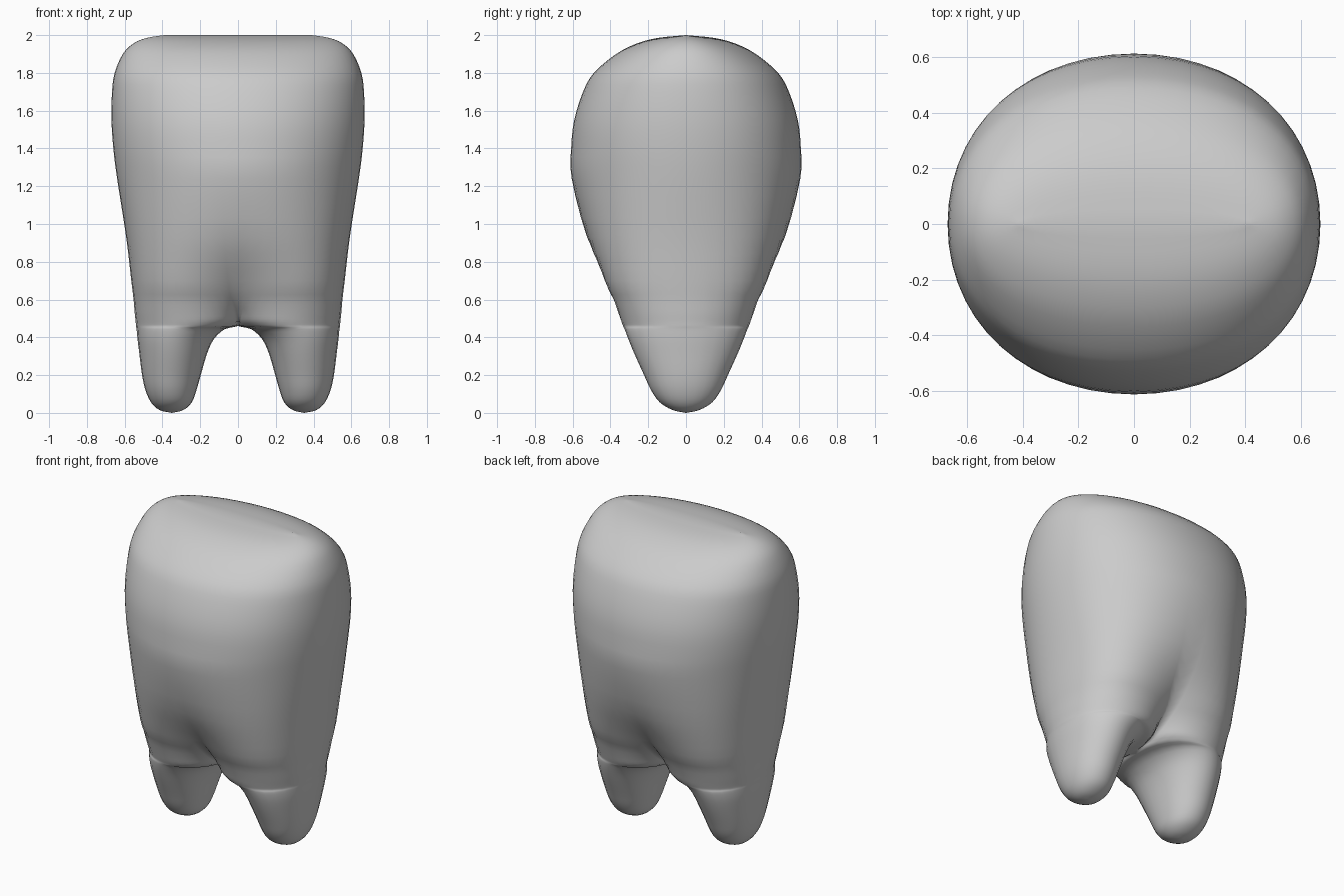
import bpy
import bmesh

if "Cube" in bpy.data.objects:
    bpy.data.objects.remove(bpy.data.objects["Cube"])

# Root sections: z, inner x, half depth, outer x
ROOT = [
    (0.000, 0.350, 0.000, 0.350),
    (0.015, 0.290, 0.070, 0.415),
    (0.055, 0.245, 0.138, 0.460),
    (0.120, 0.220, 0.185, 0.490),
    (0.200, 0.197, 0.222, 0.508),
    (0.310, 0.165, 0.272, 0.522),
    (0.390, 0.128, 0.305, 0.532),
    (0.443, 0.070, 0.325, 0.537),
    (0.460, 0.000, 0.333, 0.540),
]
# Sections above the arch: z, groove depth, handle x, handle y, outer x, outer handle y
WAIST = [
    (0.485, 0.125, 0.030, 0.420, 0.542, 0.450),
    (0.530, 0.205, 0.080, 0.420, 0.547, 0.455),
    (0.600, 0.290, 0.150, 0.435, 0.553, 0.460),
    (0.700, 0.375, 0.240, 0.490, 0.565, 0.450),
    (0.930, 0.520, 0.340, 0.550, 0.592, 0.405),
]
# Crown sections: z, half depth, half width
CROWN = [
    (1.240, 0.605, 0.640),
    (1.400, 0.608, 0.660),
    (1.550, 0.592, 0.670),
    (1.700, 0.545, 0.667),
    (1.800, 0.488, 0.653),
    (1.900, 0.370, 0.610),
    (1.955, 0.262, 0.555),
    (1.985, 0.150, 0.485),
    (2.000, 0.000, 0.390),
]
ROUND = 0.6
SUB, SEG = 3, 14

# Every row: z, start x, start y, handle x, handle y, end x, end handle y
rows = [(z, xi, 0, xi, b * 4 / 3, xo, b * 4 / 3) for z, xi, b, xo in ROOT]
rows += [(z, 0, d, hx, hy, xo, ey) for z, d, hx, hy, xo, ey in WAIST]
rows += [(z, 0, d, ROUND * w, d, w, ROUND * d) for z, d, w in CROWN]


def extend(a, b):
    return tuple(2 * p - q for p, q in zip(a, b))


def spline(a, b, c, d, t):
    return [max(0.0, 0.5 * (2 * q + (r - p) * t + (2 * p - 5 * q + 4 * r - s) * t * t
                            + (3 * q - p - 3 * r + s) * t ** 3))
            for p, q, r, s in zip(a, b, c, d)]


def section(row):
    z, x0, y0, hx, hy, x1, ey = row
    pts = []
    for i in range(SEG + 1):
        t = i / SEG
        u = 1 - t
        w = (u ** 3, 3 * u * u * t, 3 * u * t * t, t ** 3)
        pts.append((w[0] * x0 + w[1] * hx + (w[2] + w[3]) * x1,
                    w[0] * y0 + w[1] * hy + w[2] * ey, z))
    return pts


# Smooth the rows along the height
ext = [extend(rows[0], rows[1])] + rows + [extend(rows[-1], rows[-2])]
fine = [spline(*ext[i:i + 4], k / SUB) for i in range(len(rows) - 1) for k in range(SUB)]
fine.append(rows[-1])
grid = [section(r) for r in fine]

# Tooth: one quarter skin repeated across both symmetry planes
bm = bmesh.new()
for sx in (1, -1):
    for sy in (1, -1):
        vs = [[bm.verts.new((sx * x, sy * y, z)) for x, y, z in row] for row in grid]
        for a, b in zip(vs, vs[1:]):
            for i in range(SEG):
                bm.faces.new((a[i], a[i + 1], b[i + 1], b[i]))
bmesh.ops.remove_doubles(bm, verts=bm.verts[:], dist=0.0005)
bmesh.ops.recalc_face_normals(bm, faces=bm.faces[:])
for f in bm.faces:
    f.smooth = True

mesh = bpy.data.meshes.new("tooth")
bm.to_mesh(mesh)
bm.free()
tooth = bpy.data.objects.new("tooth", mesh)
bpy.context.collection.objects.link(tooth)
